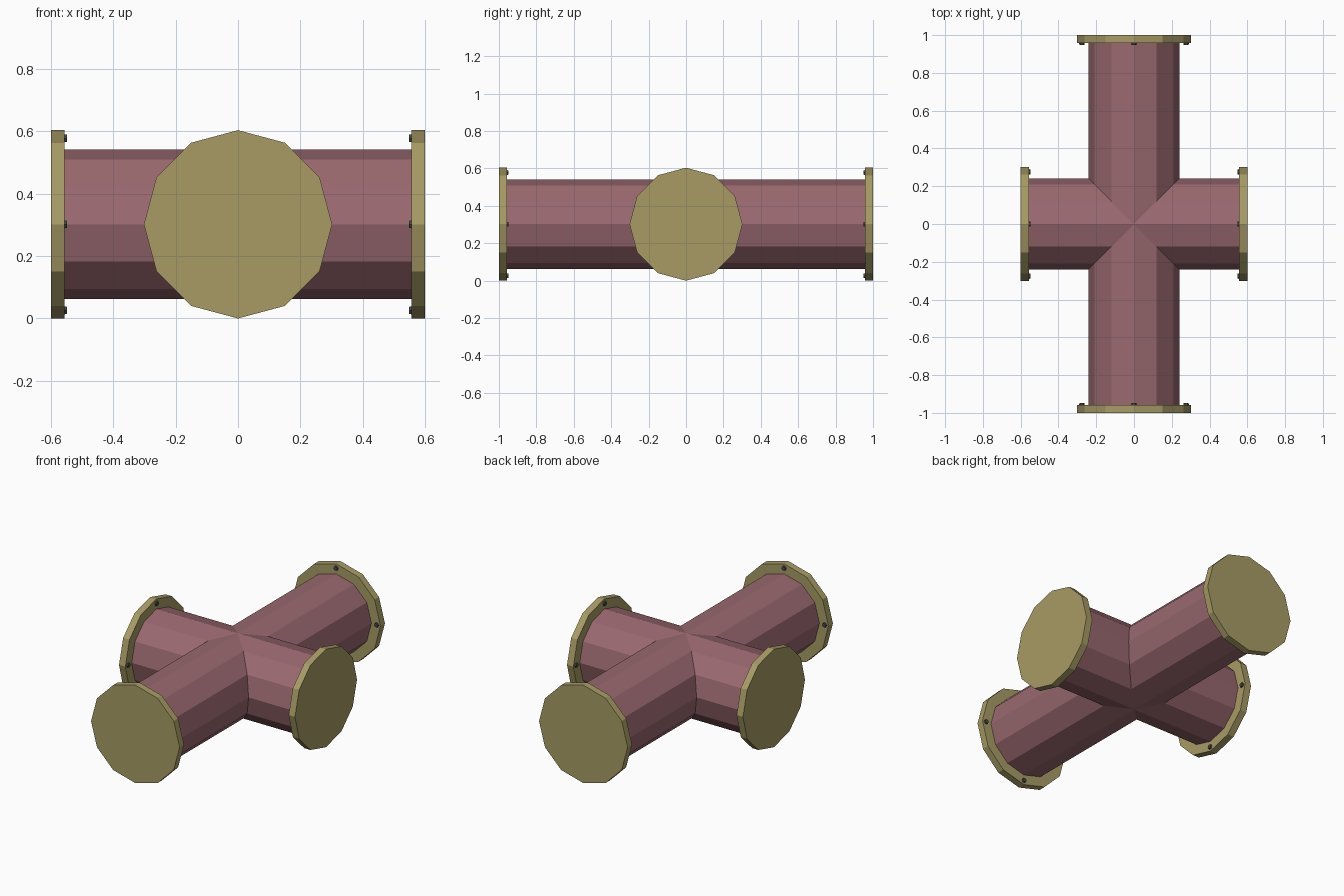
import bpy, bmesh
from math import sin, cos, pi
from mathutils import Matrix, Vector

if "Cube" in bpy.data.objects:
    bpy.data.objects.remove(bpy.data.objects["Cube"])

SIDES = 12
FLANGE_R, PIPE_R, BOLT_R = 0.302, 0.24, 0.016
FLANGE_T = 0.043
CENTRE = Vector((0, 0, FLANGE_R))
# each arm: name, turn about z, reach from the centre
ARMS = [("right", 0, 0.6), ("back", pi / 2, 1.0),
        ("left", pi, 0.6), ("front", -pi / 2, 1.0)]


def material(name, rgb):
    m = bpy.data.materials.new(name)
    m.diffuse_color = (*rgb, 1)
    m.use_nodes = True
    m.node_tree.nodes["Principled BSDF"].inputs["Base Color"].default_value = m.diffuse_color
    return m


red = material("dusty_red", (0.32, 0.14, 0.16))
brass = material("dull_brass", (0.39, 0.33, 0.13))
dark = material("dark_steel", (0.06, 0.07, 0.065))


def finish(bm, name, mat):
    bmesh.ops.recalc_face_normals(bm, faces=bm.faces)
    mesh = bpy.data.meshes.new(name)
    bm.to_mesh(mesh)
    bm.free()
    mesh.materials.append(mat)
    ob = bpy.data.objects.new(name, mesh)
    bpy.context.collection.objects.link(ob)


def disc(bm, turn, x0, x1, y, z, radius, sides, tip=1.0):
    """Prism along an arm from x0 to x1, with the x1 end scaled by tip."""
    rings = []
    for x, r in ((x0, radius), (x1, radius * tip)):
        rings.append([bm.verts.new(CENTRE + turn @ Vector(
            (x, y + r * cos(2 * pi * i / sides), z + r * sin(2 * pi * i / sides))))
            for i in range(sides)])
    a, b = rings
    for i in range(sides):
        j = (i + 1) % sides
        bm.faces.new((a[i], a[j], b[j], b[i]))
    bm.faces.new(a)
    bm.faces.new(b)


# Cross-shaped pipe body: four arms mitred together at the middle
bm = bmesh.new()
for _, angle, reach in ARMS:
    turn = Matrix.Rotation(angle, 3, 'Z')
    inner, outer = [], []
    for i in range(SIDES):
        y, z = PIPE_R * cos(2 * pi * i / SIDES), PIPE_R * sin(2 * pi * i / SIDES)
        inner.append(bm.verts.new(CENTRE + turn @ Vector((abs(y), y, z))))
        outer.append(bm.verts.new(CENTRE + turn @ Vector((reach - FLANGE_T / 2, y, z))))
    for i in range(SIDES):
        j = (i + 1) % SIDES
        bm.faces.new((inner[i], inner[j], outer[j], outer[i]))
    bm.faces.new(outer)
bmesh.ops.remove_doubles(bm, verts=bm.verts, dist=0.0005)
finish(bm, "pipe_cross", red)

# End flanges, each with four bolts on its inner face
for name, angle, reach in ARMS:
    turn = Matrix.Rotation(angle, 3, 'Z')
    bm = bmesh.new()
    disc(bm, turn, reach - FLANGE_T, reach, 0, 0, FLANGE_R, SIDES)
    finish(bm, name + "_flange", brass)
    bm = bmesh.new()
    face = reach - FLANGE_T
    for k in range(4):
        disc(bm, turn, face + 0.004, face - 0.009,
             0.276 * cos(k * pi / 2), 0.276 * sin(k * pi / 2), BOLT_R, 6, 0.8)
    finish(bm, name + "_flange_bolts", dark)
